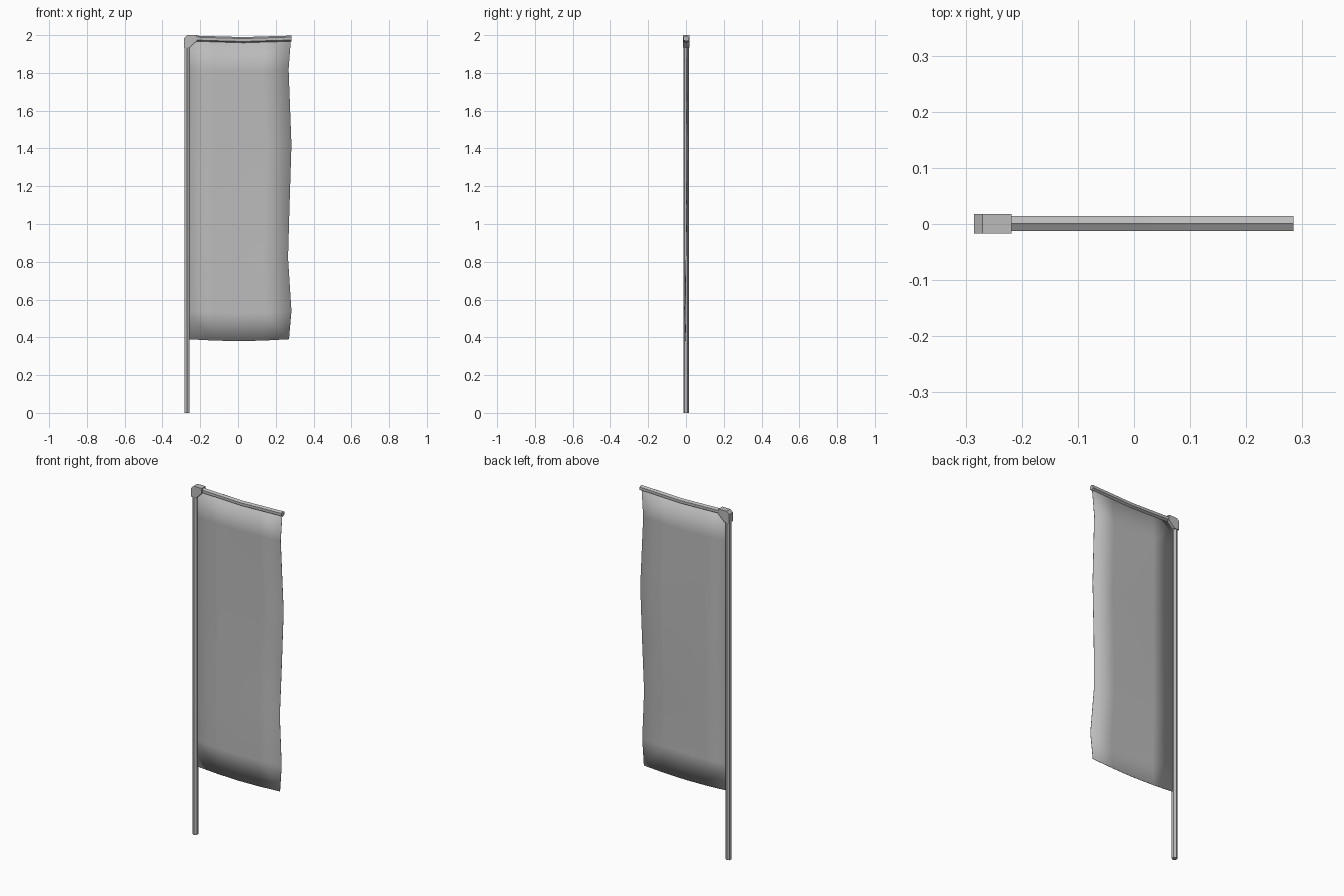
import bpy, bmesh, math
from mathutils import Vector

if "Cube" in bpy.data.objects:
    bpy.data.objects.remove(bpy.data.objects["Cube"], do_unlink=True)

grey = bpy.data.materials.new("plain_grey")
grey.use_nodes = True
colour = (0.5, 0.5, 0.5, 1)
grey.diffuse_color = colour
grey.node_tree.nodes["Principled BSDF"].inputs["Base Color"].default_value = colour


def finish(name, bm):
    mesh = bpy.data.meshes.new(name)
    bm.to_mesh(mesh)
    bm.free()
    mesh.materials.append(grey)
    obj = bpy.data.objects.new(name, mesh)
    bpy.context.collection.objects.link(obj)
    return obj


def tube(name, path, side, up, radius, sides=6):
    """Sweep a flat-sided section along a path and cap both ends."""
    bm = bmesh.new()
    rings = []
    for p in path:
        angles = [2 * math.pi * i / sides for i in range(sides)]
        rings.append([bm.verts.new(Vector(p) + radius * (math.cos(a) * up + math.sin(a) * side))
                      for a in angles])
    for a, b in zip(rings, rings[1:]):
        for i in range(sides):
            j = (i + 1) % sides
            bm.faces.new((a[i], a[j], b[j], b[i]))
    bm.faces.new(rings[0])
    bm.faces.new(rings[-1])
    bmesh.ops.recalc_face_normals(bm, faces=bm.faces)
    return finish(name, bm)


X, Y, Z = Vector((1, 0, 0)), Vector((0, 1, 0)), Vector((0, 0, 1))

# Upright pole
tube("pole", [(-0.27, 0.001, 0), (-0.27, 0.001, 1.95)], X, Y, 0.0155)

# Slightly sagging top bar, with a ridge along its top
bar_path = [(-0.235, 0.001, 1.982), (-0.075, 0.001, 1.977), (0.03, 0.001, 1.974),
            (0.115, 0.001, 1.977), (0.284, 0.001, 1.982)]
tube("top_bar", bar_path, Y, Z, 0.0155)

# Corner bracket with chamfered corners
outline = [(-0.285, 1.935), (-0.255, 1.935), (-0.218, 1.97),
           (-0.218, 2.0), (-0.27, 2.0), (-0.285, 1.985)]
bm = bmesh.new()
face = bm.faces.new([bm.verts.new((x, -0.017, z)) for x, z in outline])
moved = bmesh.ops.extrude_face_region(bm, geom=[face])["geom"]
bmesh.ops.translate(bm, vec=(0, 0.035, 0),
                    verts=[v for v in moved if isinstance(v, bmesh.types.BMVert)])
bmesh.ops.recalc_face_normals(bm, faces=bm.faces)
finish("corner_bracket", bm)

# Hanging cloth: rows of (height, free edge x, billow y)
rows = [(1.975, 0.28, 0.001), (1.82, 0.268, 0.004), (1.42, 0.283, 0.009),
        (1.1, 0.273, 0.006), (0.82, 0.265, 0.0), (0.54, 0.283, -0.009), (0.39, 0.27, -0.005)]
columns = 4
bm = bmesh.new()
grid = []
for z, edge, billow in rows:
    row = []
    for c in range(columns + 1):
        t = c / columns
        sag = -0.01 * math.sin(math.pi * t)
        row.append(bm.verts.new((-0.262 + t * (edge + 0.262), billow * t ** 0.7, z + sag)))
    grid.append(row)
for a, b in zip(grid, grid[1:]):
    for c in range(columns):
        bm.faces.new((a[c], b[c], b[c + 1], a[c + 1]))
cloth = finish("cloth", bm)
thick = cloth.modifiers.new("thickness", "SOLIDIFY")
thick.thickness = 0.002
thick.offset = 0

# Smooth only the soft folds
bpy.ops.object.select_all(action="DESELECT")
cloth.select_set(True)
bpy.context.view_layer.objects.active = cloth
bpy.ops.object.shade_smooth_by_angle(angle=math.radians(30))
